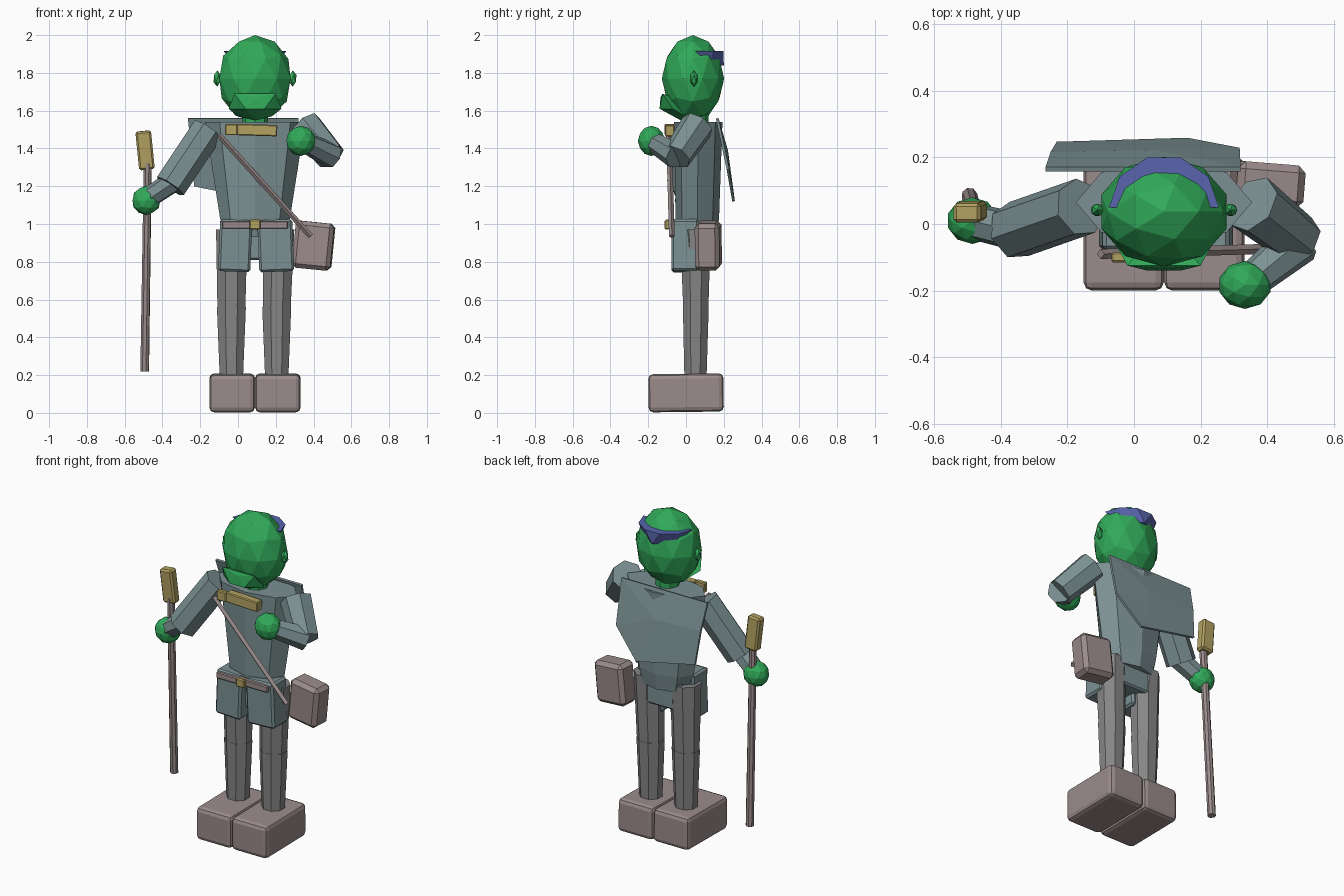
import bpy, bmesh
from math import cos, sin, pi
from mathutils import Vector, Matrix, Euler

if "Cube" in bpy.data.objects:
    bpy.data.objects.remove(bpy.data.objects["Cube"])

COLORS = {
    "skin": (0.03, 0.40, 0.10), "cloth": (0.20, 0.28, 0.29), "trouser": (0.24, 0.24, 0.24),
    "leather": (0.33, 0.26, 0.26), "gold": (0.45, 0.36, 0.12), "hair": (0.10, 0.13, 0.42),
}
MATS = {}
for key, rgb in COLORS.items():
    MATS[key] = bpy.data.materials.new(key)
    MATS[key].diffuse_color = (*rgb, 1)


def finish(name, bm, mat):
    bmesh.ops.recalc_face_normals(bm, faces=bm.faces)
    me = bpy.data.meshes.new(name)
    bm.to_mesh(me)
    bm.free()
    me.materials.append(MATS[mat])
    ob = bpy.data.objects.new(name, me)
    bpy.context.collection.objects.link(ob)
    return ob


def ball(name, loc, size, mat, sub=2):
    bm = bmesh.new()
    bmesh.ops.create_icosphere(bm, subdivisions=sub, radius=1)
    bm.transform(Matrix.Translation(loc) @ Matrix.Diagonal((*size, 1)))
    return finish(name, bm, mat)


def box(name, loc, size, mat, rot=(0, 0, 0), bevel=0.0, segments=1):
    bm = bmesh.new()
    bmesh.ops.create_cube(bm, size=1)
    bm.transform(Matrix.Translation(loc) @ Euler(rot).to_matrix().to_4x4()
                 @ Matrix.Diagonal((*size, 1)))
    if bevel:
        bmesh.ops.bevel(bm, geom=bm.edges[:], offset=bevel, segments=segments,
                        profile=0.5, affect='EDGES')
    return finish(name, bm, mat)


def limb(name, a, b, r1, r2, mat, sides=8):
    """Tapered prism between two points."""
    a, b = Vector(a), Vector(b)
    d = b - a
    bm = bmesh.new()
    bmesh.ops.create_cone(bm, cap_ends=True, segments=sides, radius1=r1, radius2=r2,
                          depth=d.length)
    bm.transform(Matrix.Translation((a + b) / 2)
                 @ d.to_track_quat('Z', 'Y').to_matrix().to_4x4())
    return finish(name, bm, mat)


def loft(name, rings, mat, sides=8, phase=0.0):
    """Stack of elliptical rings: (x, y, z, rx, ry)."""
    bm = bmesh.new()
    loops = [[bm.verts.new((x + rx * cos(2 * pi * i / sides + phase),
                            y + ry * sin(2 * pi * i / sides + phase), z))
              for i in range(sides)] for x, y, z, rx, ry in rings]
    for lo, hi in zip(loops, loops[1:]):
        for i in range(sides):
            j = (i + 1) % sides
            bm.faces.new((lo[i], lo[j], hi[j], hi[i]))
    bm.faces.new(loops[0])
    bm.faces.new(loops[-1])
    return finish(name, bm, mat)


def hull(name, pts, mat):
    bm = bmesh.new()
    for p in pts:
        bm.verts.new(p)
    bmesh.ops.convex_hull(bm, input=bm.verts[:])
    return finish(name, bm, mat)


CX = 0.09  # body centre line

# Head, ears, neck
ball("head", (CX, 0.037, 1.77), (0.198, 0.165, 0.23), "skin")
for side, label in ((-1, "right"), (1, "left")):
    ball("ear_" + label, (CX + side * 0.2, 0.042, 1.77), (0.022, 0.021, 0.043), "skin", 1)
loft("neck", [(CX, 0.05, 1.48, 0.07, 0.07), (CX, 0.05, 1.62, 0.07, 0.07)], "skin")

# Chin and hair band
chin = [(CX, -0.03, 1.55), (CX, 0.0, 1.65), (CX, -0.135, 1.67)]
for s in (-1, 1):
    chin += [(CX + s * 0.11, -0.125, 1.69), (CX + s * 0.14, -0.07, 1.61),
             (CX + s * 0.05, -0.14, 1.61), (CX + s * 0.09, 0.0, 1.57)]
hull("chin", chin, "skin")
band = [(CX + 0.165 * cos(i * pi / 5), 0.05 + 0.157 * sin(i * pi / 5), 1.915)
        for i in range(6)]
band += [(CX + 0.13 * cos(i * pi / 3 + pi / 6), 0.055 + 0.145 * sin(i * pi / 3 + pi / 6), 1.84)
         for i in range(3)]
hull("hair_band", band, "hair")

# Torso and hips
loft("torso", [(CX, 0.06, 0.93, 0.155, 0.10), (CX, 0.06, 1.03, 0.185, 0.115),
               (CX, 0.065, 1.54, 0.265, 0.128)], "cloth")
box("hips", (CX, 0.05, 0.90), (0.28, 0.15, 0.18), "cloth", bevel=0.01)

# Tunic skirt halves
box("skirt_right", (-0.015, -0.005, 0.885), (0.17, 0.145, 0.275), "cloth",
    rot=(0, 0.04, 0), bevel=0.012)
box("skirt_left", (0.2, -0.005, 0.885), (0.185, 0.145, 0.275), "cloth",
    rot=(0, -0.04, 0), bevel=0.012)

# Belt and buckle
box("belt", (CX, -0.075, 0.995), (0.35, 0.035, 0.04), "leather", bevel=0.005)
box("buckle", (CX, -0.1, 0.997), (0.058, 0.025, 0.052), "gold", bevel=0.006)

# Cape: flat sheet with one chamfered lower corner
outline = [(-0.265, 0.165, 1.56), (0.32, 0.165, 1.56), (0.317, 0.222, 1.29),
           (0.16, 0.252, 1.12), (-0.232, 0.24, 1.2), (-0.25, 0.21, 1.4)]
bm = bmesh.new()
rim = [bm.verts.new(p) for p in outline]
mid = bm.verts.new((0.06, 0.215, 1.39))
for i in range(len(rim)):
    bm.faces.new((mid, rim[i], rim[(i + 1) % len(rim)]))
cape = finish("cape", bm, "cloth")
mod = cape.modifiers.new("thickness", 'SOLIDIFY')
mod.thickness = 0.014
mod.offset = 0

# Legs and boots
for label, top, low in (("right", -0.033, -0.035), ("left", 0.215, 0.205)):
    loft("thigh_" + label, [(low, 0.052, 0.55, 0.08, 0.072),
                            (top, 0.05, 0.97, 0.09, 0.088)], "trouser", phase=pi / 8)
    loft("shin_" + label, [(low, 0.05, 0.17, 0.066, 0.063),
                           (low, 0.052, 0.56, 0.083, 0.074)], "trouser", phase=pi / 8)
for label, x in (("right", -0.031), ("left", 0.211)):
    box("boot_" + label, (x, 0.0, 0.106), (0.241, 0.398, 0.202), "leather",
        rot=(0.012, 0, 0), bevel=0.025, segments=2)

# Arms and hands
limb("upper_arm_right", (-0.16, 0.05, 1.5), (-0.36, -0.02, 1.2), 0.088, 0.088, "cloth", 7)
limb("forearm_right", (-0.32, -0.03, 1.24), (-0.47, 0.005, 1.14), 0.06, 0.056, "cloth", 7)
ball("hand_right", (-0.485, 0.01, 1.125), (0.077, 0.07, 0.077), "skin")
limb("upper_arm_left", (0.355, 0.06, 1.52), (0.495, -0.05, 1.355), 0.092, 0.08, "cloth", 7)
limb("forearm_left", (0.5, -0.05, 1.36), (0.36, -0.165, 1.43), 0.07, 0.055, "cloth", 7)
ball("hand_left", (0.333, -0.183, 1.44), (0.08, 0.072, 0.08), "skin")

# Collar clasp
box("collar_bar", (0.1, -0.085, 1.497), (0.215, 0.05, 0.06), "gold",
    rot=(0, 0.03, 0), bevel=0.005)
box("collar_clasp", (-0.035, -0.1, 1.5), (0.065, 0.03, 0.06), "gold", bevel=0.005)

# Satchel and its strap
limb("satchel_strap", (-0.1, -0.09, 1.47), (0.385, -0.075, 0.935), 0.015, 0.015, "leather", 4)
box("satchel", (0.4, 0.118, 0.885), (0.205, 0.13, 0.25), "leather",
    rot=(0, 0.1, -0.08), bevel=0.022)

# Staff with block head
limb("staff", (-0.494, 0.085, 0.22), (-0.478, 0.03, 1.32), 0.024, 0.022, "leather")
box("staff_head", (-0.492, 0.037, 1.39), (0.083, 0.058, 0.205), "gold",
    rot=(0.04, -0.1, 0), bevel=0.01)

for m in bpy.data.materials:
    if m.users and not m.is_grease_pencil:
        m.use_nodes = True
        m.node_tree.nodes["Principled BSDF"].inputs["Base Color"].default_value = m.diffuse_color
